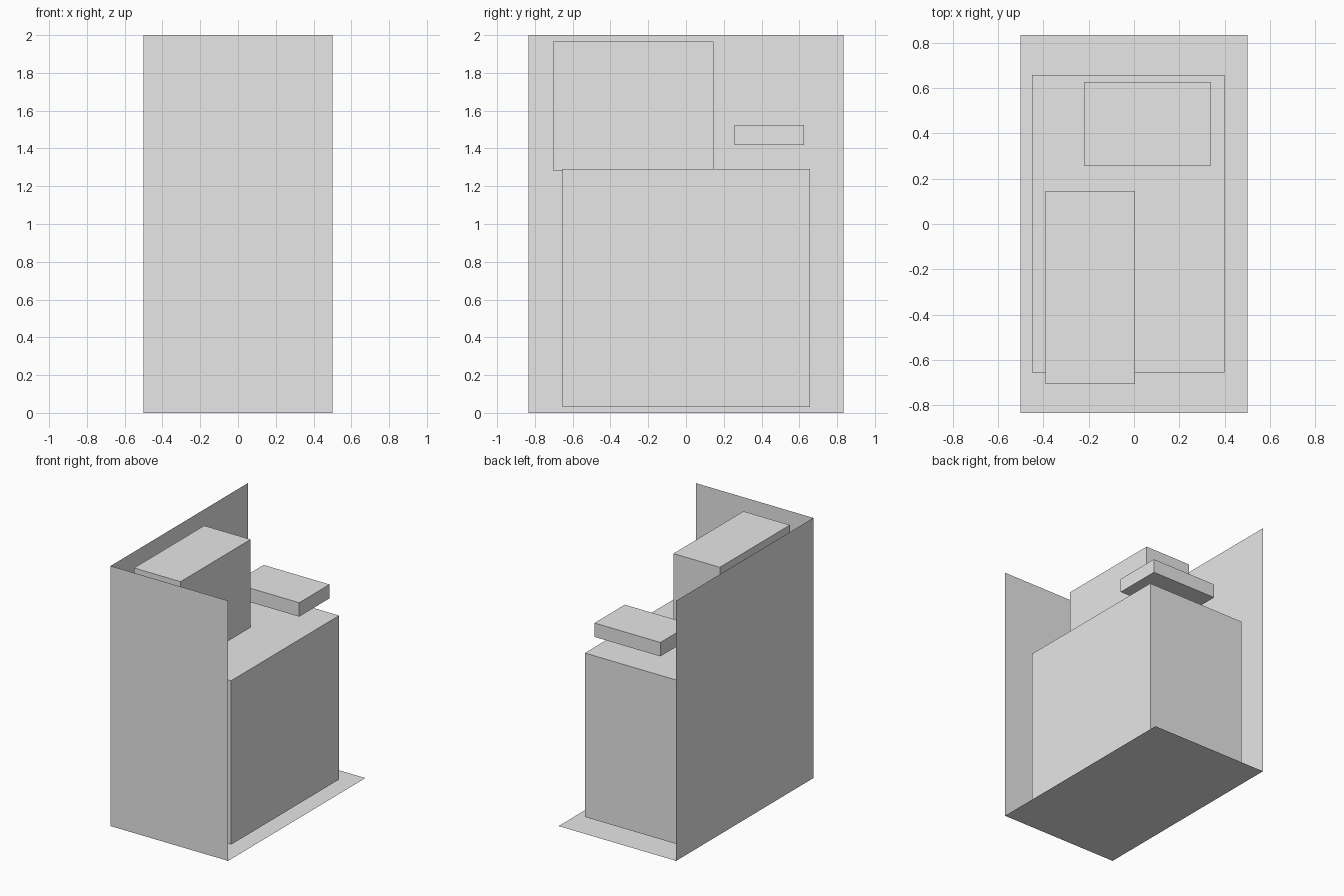
import bpy
import bmesh
from mathutils import Vector

cube = bpy.data.objects.get("Cube")
if cube:
    bpy.data.objects.remove(cube, do_unlink=True)

# One plain colour for every part
GREY = (0.8, 0.8, 0.8, 1.0)
grey = bpy.data.materials.new("light_grey")
grey.use_nodes = True
grey.diffuse_color = GREY
grey.node_tree.nodes["Principled BSDF"].inputs["Base Color"].default_value = GREY


def add_object(name, bm):
    mesh = bpy.data.meshes.new(name)
    bm.to_mesh(mesh)
    bm.free()
    mesh.materials.append(grey)
    bpy.context.collection.objects.link(bpy.data.objects.new(name, mesh))


def box(name, low, high):
    """Closed box between two opposite corners."""
    low, high = Vector(low), Vector(high)
    bm = bmesh.new()
    bmesh.ops.create_cube(bm, size=1)
    bmesh.ops.scale(bm, vec=high - low, verts=bm.verts)
    bmesh.ops.translate(bm, vec=(low + high) / 2, verts=bm.verts)
    add_object(name, bm)


def sheet(name, corner, u, v):
    """Flat panel spanned by two edges from a corner."""
    c, u, v = Vector(corner), Vector(u), Vector(v)
    bm = bmesh.new()
    bm.faces.new([bm.verts.new(p) for p in (c, c + u, c + u + v, c + v)])
    add_object(name, bm)


W, D, H = 1.0, 1.667, 2.0
corner = (-W / 2, -D / 2, 0)

# Three thin panels meeting at one corner
sheet("front_panel", corner, (W, 0, 0), (0, 0, H))
sheet("side_panel", corner, (0, 0, H), (0, D, 0))
sheet("floor_panel", corner, (W, 0, 0), (0, D, 0))

# Solid blocks standing behind the panels
box("main_body", (-0.45, -0.655, 0.03), (0.40, 0.657, 1.29))
box("upper_block", (-0.39, -0.705, 1.282), (0.005, 0.146, 1.965))
box("floating_slab", (-0.22, 0.258, 1.418), (0.34, 0.626, 1.525))
